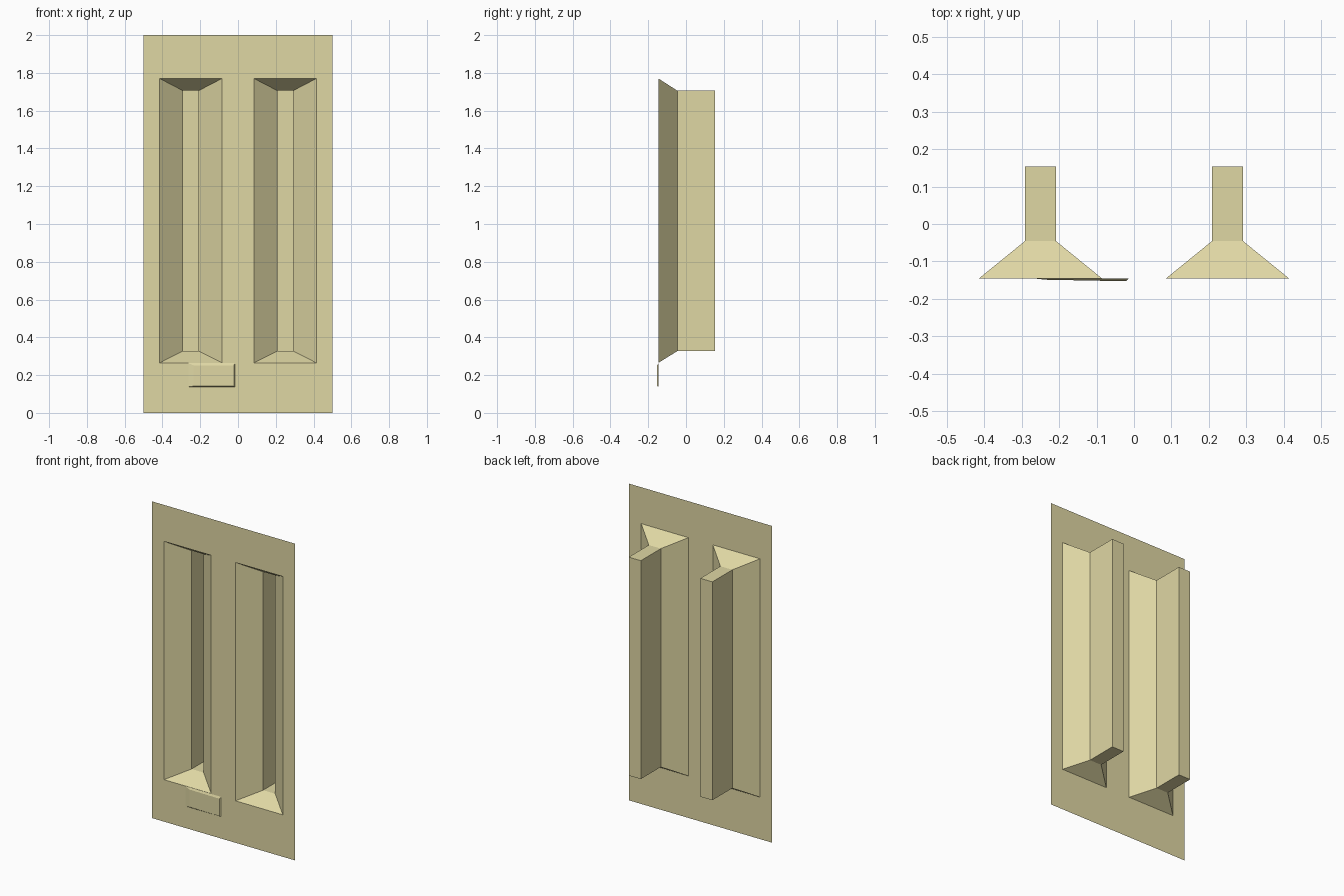
import bpy
import bmesh

cube = bpy.data.objects.get("Cube")
if cube:
    bpy.data.objects.remove(cube, do_unlink=True)

# Single painted finish
paint = bpy.data.materials.new("pale_olive")
paint.use_nodes = True
COLOUR = (0.74, 0.68, 0.37, 1)
paint.diffuse_color = COLOUR
paint.node_tree.nodes["Principled BSDF"].inputs["Base Color"].default_value = COLOUR

FRONT, NECK, BACK = -0.146, -0.046, 0.154
SLOT_X = 0.25
MOUTH = (0.165, 0.265, 1.77)   # half width, bottom, top
THROAT = (0.042, 0.327, 1.706)


def finish(bm, name):
    mesh = bpy.data.meshes.new(name)
    bm.to_mesh(mesh)
    bm.free()
    mesh.materials.append(paint)
    obj = bpy.data.objects.new(name, mesh)
    bpy.context.collection.objects.link(obj)
    return obj


def ring(bm, x0, x1, z0, z1, y):
    corners = ((x0, z0), (x1, z0), (x1, z1), (x0, z1))
    return [bm.verts.new((x, y, z)) for x, z in corners]


def bridge(bm, outer, inner):
    for i in range(4):
        j = (i + 1) % 4
        bm.faces.new((outer[i], outer[j], inner[j], inner[i]))


# Thin face panel with two rectangular openings
bm = bmesh.new()
half, low, high = MOUTH
xs = [-0.5, -SLOT_X - half, -SLOT_X + half, SLOT_X - half, SLOT_X + half, 0.5]
zs = [0, low, high, 2]
for i in range(5):
    for j in range(3):
        if not (j == 1 and i in (1, 3)):
            bm.faces.new(ring(bm, xs[i], xs[i + 1], zs[j], zs[j + 1], FRONT))
bmesh.ops.remove_doubles(bm, verts=bm.verts, dist=0.0001)
bmesh.ops.dissolve_limit(bm, angle_limit=0.01, verts=bm.verts, edges=bm.edges)
finish(bm, "face_panel")

# Recesses: flared mouth, straight neck, closed back
for side, cx in (("right", -SLOT_X), ("left", SLOT_X)):
    bm = bmesh.new()
    rings = [ring(bm, cx - w, cx + w, z0, z1, y)
             for (w, z0, z1), y in ((MOUTH, FRONT), (THROAT, NECK), (THROAT, BACK))]
    bridge(bm, rings[0], rings[1])
    bridge(bm, rings[1], rings[2])
    bm.faces.new(rings[2])
    finish(bm, side + "_recess")

# Slightly tilted label plate, flush at one end and raised at the other
bm = bmesh.new()
base = ring(bm, -0.263, -0.015, 0.138, 0.263, FRONT)
face = ring(bm, -0.235, -0.022, 0.142, 0.252, FRONT - 0.007)
for v in (face[0], face[3]):
    v.co.y = FRONT - 0.003
bridge(bm, base, face)
bm.faces.new(face)
bmesh.ops.recalc_face_normals(bm, faces=bm.faces)
finish(bm, "label_plate")
